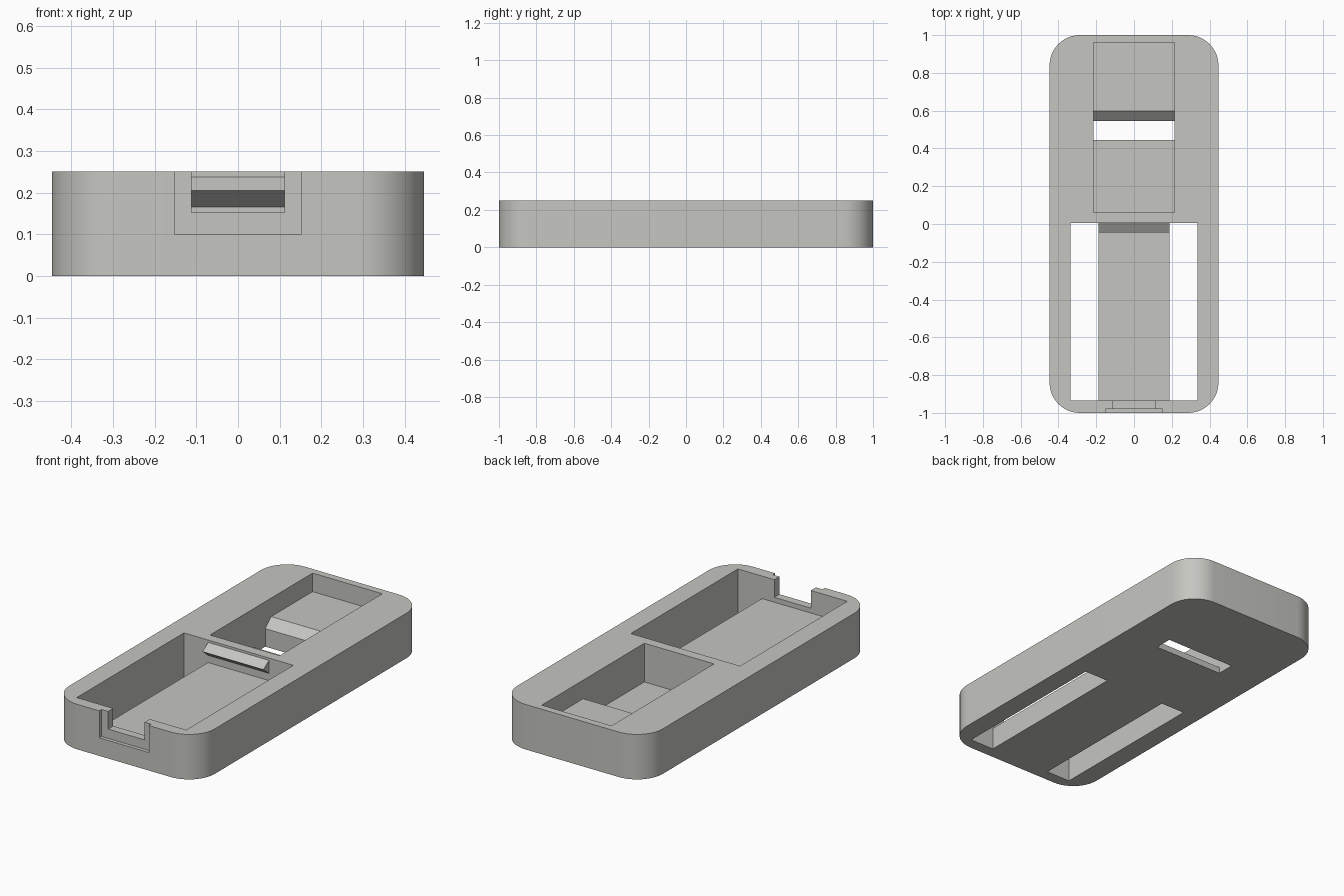
import bpy, bmesh, math
from mathutils import Vector

if "Cube" in bpy.data.objects:
    bpy.data.objects.remove(bpy.data.objects["Cube"])

grey = bpy.data.materials.new("warm_grey")
grey.diffuse_color = (0.56, 0.56, 0.53, 1)
grey.use_nodes = True
grey.node_tree.nodes["Principled BSDF"].inputs["Base Color"].default_value = grey.diffuse_color


def prism(name, profile, place, start, end):
    """Extrude a 2D profile from start to end; place(u, v, w) gives x, y, z."""
    bm = bmesh.new()
    face = bm.faces.new([bm.verts.new(place(u, v, start)) for u, v in profile])
    ext = bmesh.ops.extrude_face_region(bm, geom=[face])
    shift = Vector(place(0, 0, end)) - Vector(place(0, 0, start))
    verts = [g for g in ext["geom"] if isinstance(g, bmesh.types.BMVert)]
    bmesh.ops.translate(bm, verts=verts, vec=shift)
    bmesh.ops.recalc_face_normals(bm, faces=bm.faces)
    mesh = bpy.data.meshes.new(name)
    bm.to_mesh(mesh)
    bm.free()
    mesh.materials.append(grey)
    obj = bpy.data.objects.new(name, mesh)
    bpy.context.collection.objects.link(obj)
    return obj


def along_x(u, v, w): return (w, u, v)
def along_y(u, v, w): return (u, w, v)
def along_z(u, v, w): return (u, v, w)


# Tray body: rounded rectangle
W, L, H, R, N = 0.447, 1.0, 0.25, 0.16, 12
outline = []
for i, (sx, sy) in enumerate([(1, 1), (-1, 1), (-1, -1), (1, -1)]):
    for k in range(N + 1):
        a = math.radians(90 * (i + k / N))
        outline.append((sx * (W - R) + R * math.cos(a), sy * (L - R) + R * math.sin(a)))
body = prism("tray_body", outline, along_z, 0, H)

# Front bay: raised bed between two through slots
half = [(0.188, 0.125), (0.188, -0.1), (0.336, -0.1), (0.336, 0.4)]
bay = half + [(-x, z) for x, z in reversed(half)]
cutters = [prism("front_bay_cutter", bay, along_y, -0.935, 0.005)]

# Rear pocket: low floor, through slot, ramp and raised platform
pocket = [(0.06, 0.035), (0.445, 0.035), (0.445, -0.1), (0.545, -0.1),
          (0.545, 0.10), (0.597, 0.147), (0.96, 0.147), (0.96, 0.4), (0.06, 0.4)]
cutters.append(prism("rear_pocket_cutter", pocket, along_x, -0.214, 0.214))

# Stepped notch in the front wall
for name, x, z, y0, y1 in [("notch_recess_cutter", 0.152, 0.10, -1.1, -0.98),
                           ("notch_opening_cutter", 0.112, 0.152, -1.05, -0.9)]:
    cutters.append(prism(name, [(-x, z), (x, z), (x, 0.4), (-x, 0.4)], along_y, y0, y1))

for cutter in cutters:
    mod = body.modifiers.new(cutter.name, "BOOLEAN")
    mod.operation, mod.solver, mod.object = "DIFFERENCE", "EXACT", cutter
bpy.context.view_layer.objects.active = body
body.select_set(True)
for cutter in cutters:
    bpy.ops.object.modifier_apply(modifier=cutter.name)
    bpy.data.objects.remove(cutter)
bpy.ops.object.shade_smooth_by_angle(angle=math.radians(20))

# Wedge-shaped catch on the wall between the bays
prism("latch_catch", [(0.01, 0.237), (0.005, 0.237), (-0.045, 0.205), (0.005, 0.165), (0.01, 0.165)],
      along_x, -0.187, 0.187)
